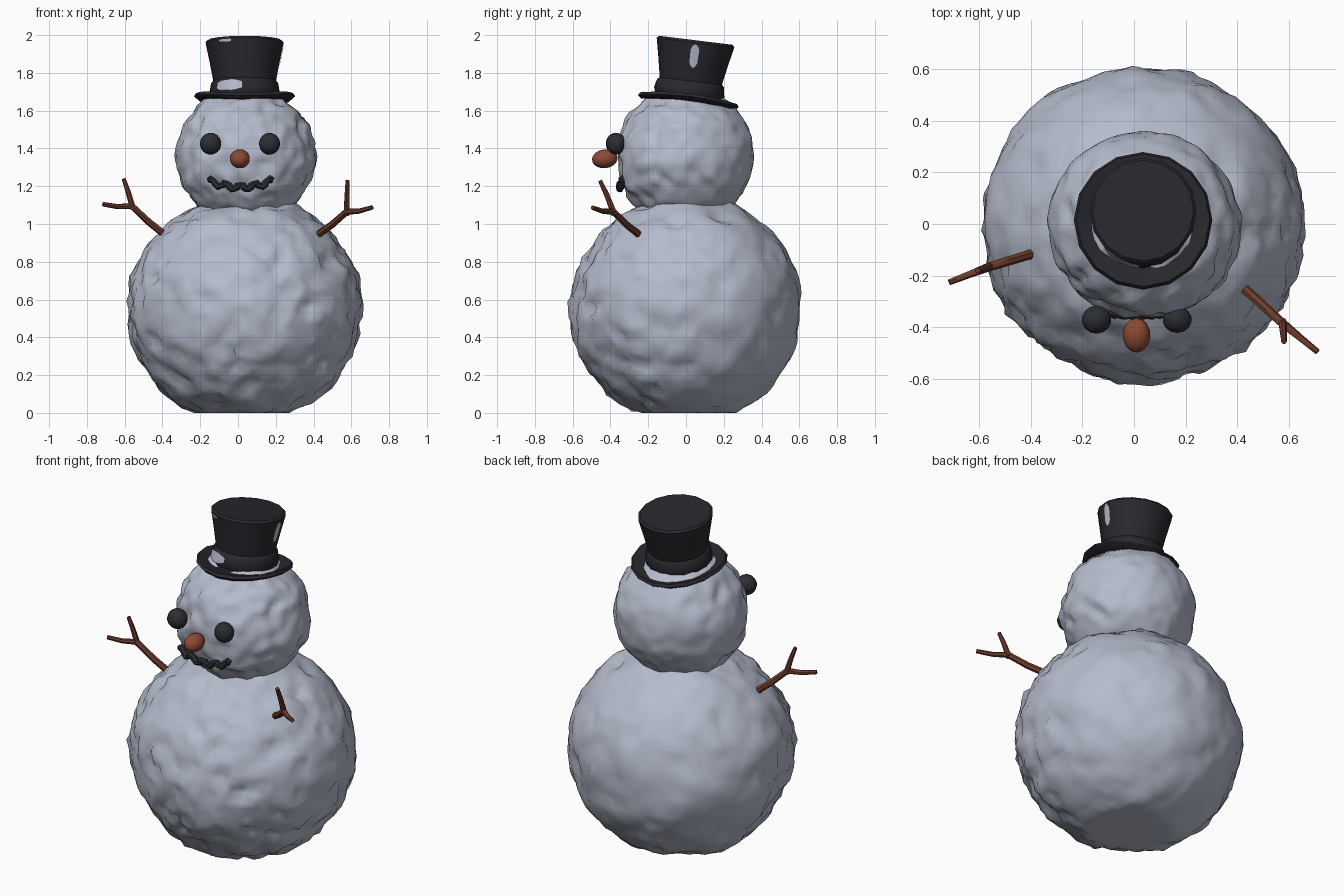
import bpy, bmesh, math
from mathutils import Vector, Matrix, noise

cube = bpy.data.objects.get("Cube")
if cube:
    bpy.data.objects.remove(cube, do_unlink=True)


def material(name, rgb):
    m = bpy.data.materials.new(name)
    m.use_nodes = True
    m.diffuse_color = (*rgb, 1)
    bsdf = next(n for n in m.node_tree.nodes if n.type == 'BSDF_PRINCIPLED')
    bsdf.inputs["Base Color"].default_value = (*rgb, 1)
    bsdf.inputs["Roughness"].default_value = 0.9
    return m


SNOW = material("snow blue grey", (0.46, 0.50, 0.60))
HAT = material("hat black", (0.021, 0.021, 0.027))
COAL = material("coal black", (0.026, 0.027, 0.033))
CARROT = material("carrot orange", (0.26, 0.068, 0.033))
BARK = material("bark brown", (0.16, 0.045, 0.026))


def finish(name, bm, mat, angle=50):
    mesh = bpy.data.meshes.new(name)
    bmesh.ops.recalc_face_normals(bm, faces=bm.faces)
    bm.to_mesh(mesh)
    bm.free()
    obj = bpy.data.objects.new(name, mesh)
    bpy.context.collection.objects.link(obj)
    mesh.materials.append(mat)
    bpy.ops.object.select_all(action='DESELECT')
    obj.select_set(True)
    bpy.context.view_layer.objects.active = obj
    bpy.ops.object.shade_smooth_by_angle(angle=math.radians(angle))
    return obj


def snowball(name, center, radii, lump):
    """Packed snow ball: crisp dents at the front, gentler lumps behind."""
    bm = bmesh.new()
    bmesh.ops.create_icosphere(bm, subdivisions=5, radius=1)
    for v in bm.verts:
        d = v.co.normalized()
        p = Vector([a * b for a, b in zip(d, radii)])
        broad = noise.noise(p * 5 + Vector(center) * 3)
        fine = noise.noise(p * 15)
        rough = 0.45 + 0.55 * max(0, min(1, 0.5 - d.y))
        dent = -max(0, noise.noise(p * 11 + Vector((4, 2, 7))) - 0.2) * 2.2
        p += d * lump * (0.7 * broad + rough * (0.9 * fine + dent) + 0.15)
        v.co = p + Vector(center)
        v.co.z = max(v.co.z, 0.0)
    return finish(name, bm, SNOW, 60)


def ball(name, center, radii, mat, tilt=0):
    bm = bmesh.new()
    bmesh.ops.create_uvsphere(bm, u_segments=14, v_segments=9, radius=1)
    bm.transform(Matrix.Translation(center) @ Matrix.Rotation(tilt, 4, 'X')
                 @ Matrix.Diagonal((*radii, 1)))
    return finish(name, bm, mat, 60)


def tube(bm, points, radii, sides=7):
    """Tapered tube along a list of points, closed at both ends."""
    pts = [Vector(p) for p in points]
    rings = []
    for i, (p, r) in enumerate(zip(pts, radii)):
        t = pts[min(i + 1, len(pts) - 1)] - pts[max(i - 1, 0)]
        rot = t.to_track_quat('Z', 'Y')
        rings.append([bm.verts.new(p + rot @ Vector((r * math.cos(a), r * math.sin(a), 0)))
                      for a in (math.tau * k / sides for k in range(sides))])
    for a, b in zip(rings, rings[1:]):
        for k in range(sides):
            n = (k + 1) % sides
            bm.faces.new((a[k], a[n], b[n], b[k]))
    bm.faces.new(rings[0])
    bm.faces.new(rings[-1])


# Body and head
snowball("body", (0.035, 0, 0.55), (0.615, 0.605, 0.6), 0.03)
snowball("head", (0.038, -0.005, 1.36), (0.37, 0.36, 0.36), 0.022)

# Face
ball("right_eye", (-0.145, -0.37, 1.425), (0.058, 0.055, 0.058), COAL)
ball("left_eye", (0.167, -0.37, 1.425), (0.057, 0.052, 0.058), COAL)
ball("nose", (0.01, -0.43, 1.345), (0.054, 0.068, 0.05), CARROT, 0.12)

# Zigzag smile of joined coal lumps
bm = bmesh.new()
steps = 24
path, widths = [], []
for i in range(steps + 1):
    u = 2 * i / steps - 1
    zig = 0.013 * math.cos(u * math.pi * 4.5)
    path.append((0.012 + 0.172 * u, -0.352 + 0.018 * u * u, 1.195 + 0.036 * u * u + zig))
    widths.append(0.013 + 0.009 * abs(math.sin(i * 1.3)))
tube(bm, path, widths)
finish("mouth", bm, COAL, 35)


# Twig arms, each a bent branch with a fork
def arm(name, base, fork, up_tip, out_tip):
    base, fork, up_tip, out_tip = map(Vector, (base, fork, up_tip, out_tip))
    sag = Vector((0, 0, 0.008))
    bm = bmesh.new()
    tube(bm, [base - (fork - base) * 0.15, base.lerp(fork, 0.5) - sag, fork,
              fork.lerp(out_tip, 0.5) - sag, out_tip], [0.02, 0.019, 0.018, 0.014, 0.012])
    tube(bm, [fork - (up_tip - fork) * 0.1, fork.lerp(up_tip, 0.5) + sag, up_tip],
         [0.017, 0.014, 0.011])
    finish(name, bm, BARK)


arm("right_arm", (-0.38, -0.11, 0.94), (-0.56, -0.165, 1.095),
    (-0.605, -0.18, 1.24), (-0.715, -0.225, 1.105))
arm("left_arm", (0.415, -0.24, 0.94), (0.575, -0.385, 1.065),
    (0.58, -0.455, 1.23), (0.71, -0.495, 1.087))

# Top hat: turned profile, brim curled up at the sides, tipped backwards
HAT_FRAME = Matrix.Translation((0.035, 0.012, 1.648)) @ Matrix.Rotation(math.radians(-7), 4, 'X')
PROFILE = [(0, 0), (0.14, -0.008), (0.25, -0.014), (0.268, 0.002), (0.258, 0.018),
           (0.185, 0.012), (0.176, 0.02), (0.187, 0.045), (0.177, 0.1), (0.166, 0.11),
           (0.185, 0.21), (0.207, 0.315), (0.196, 0.327), (0, 0.327)]


def hat_point(r, z, a):
    if r > 0.2 and z < 0.1:
        z += 0.026 * math.sin(a) ** 2
    return HAT_FRAME @ Vector((r * math.sin(a), -r * math.cos(a), z))


bm = bmesh.new()
sides = 16
rings = [[bm.verts.new(hat_point(r, z, math.tau * k / sides)) for k in range(sides)]
         for r, z in PROFILE]
for a, b in zip(rings, rings[1:]):
    for k in range(sides):
        n = (k + 1) % sides
        bm.faces.new((a[k], a[n], b[n], b[k]))
bmesh.ops.remove_doubles(bm, verts=bm.verts, dist=0.0005)
finish("top_hat", bm, HAT, 40)


# Snow dusting on the hat: thin curved patches that follow the crown
def crown_radius(z):
    side = PROFILE[7:12]
    for (r0, z0), (r1, z1) in zip(side, side[1:]):
        if z0 <= z <= z1:
            return r0 + (r1 - r0) * (z - z0) / (z1 - z0)
    return side[0][0]


def snow_patch(name, a0, a1, z0, z1):
    bm = bmesh.new()
    cols, rows = 6, 4
    grid = []
    for i in range(cols + 1):
        u = 2 * i / cols - 1
        half = (z1 - z0) / 2 * (1 - 0.45 * u * u)
        a = math.radians(a0 + (a1 - a0) * i / cols)
        zs = [(z0 + z1) / 2 + half * (2 * j / rows - 1) for j in range(rows + 1)]
        grid.append([bm.verts.new(hat_point(crown_radius(z) + 0.004, z, a)) for z in zs])
    for p, q in zip(grid, grid[1:]):
        for j in range(rows):
            bm.faces.new((p[j], q[j], q[j + 1], p[j + 1]))
    finish(name, bm, SNOW)


snow_patch("front_hat_snow", -52, -4, 0.04, 0.1)
snow_patch("side_hat_snow", 84, 97, 0.18, 0.305)
snow_patch("top_edge_hat_snow", -40, -20, 0.296, 0.315)
